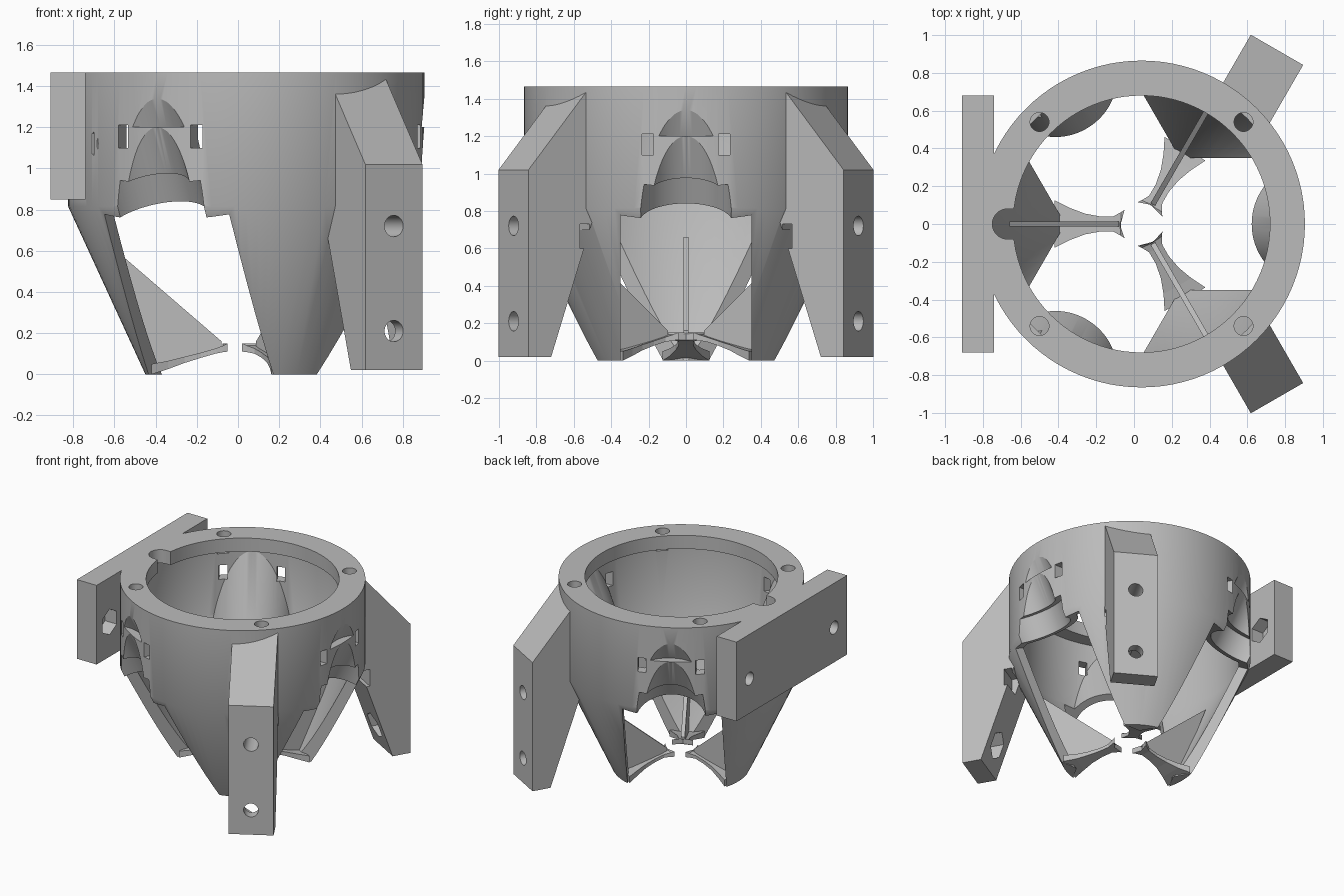
import bpy, bmesh, math
from mathutils import Matrix, Vector

if "Cube" in bpy.data.objects:
    bpy.data.objects.remove(bpy.data.objects["Cube"])

grey = bpy.data.materials.new("plain grey")
grey.use_nodes = True
GREY = (0.5, 0.5, 0.5, 1)
grey.diffuse_color = GREY
grey.node_tree.nodes["Principled BSDF"].inputs["Base Color"].default_value = GREY

CENTRE = Matrix.Translation((0.04, 0, 0))      # ring axis
LEAN = math.atan(0.46)                         # slope of the cone and channels


def spin(deg):
    return CENTRE @ Matrix.Rotation(math.radians(deg), 4, 'Z')


def finish(name, bm, matrix):
    bm.transform(matrix)
    bmesh.ops.recalc_face_normals(bm, faces=bm.faces)
    mesh = bpy.data.meshes.new(name)
    bm.to_mesh(mesh)
    bm.free()
    mesh.materials.append(grey)
    ob = bpy.data.objects.new(name, mesh)
    bpy.context.collection.objects.link(ob)
    return ob


def lathe(name, profile, matrix=CENTRE, steps=96):
    bm = bmesh.new()
    rings = [[bm.verts.new((r * math.cos(i * math.tau / steps), r * math.sin(i * math.tau / steps), z))
              for i in range(steps)] for r, z in profile]
    for a, b in zip(rings, rings[1:]):
        for i in range(steps):
            j = (i + 1) % steps
            bm.faces.new((a[i], a[j], b[j], b[i]))
    bm.faces.new(rings[0])
    bm.faces.new(rings[-1])
    return finish(name, bm, matrix)


def box(name, lo, hi, matrix):
    bm = bmesh.new()
    bmesh.ops.create_cube(bm, size=1)
    for v in bm.verts:
        v.co = [a + (b - a) * (c + 0.5) for a, b, c in zip(lo, hi, v.co)]
    return finish(name, bm, matrix)


def slab(name, outline, y0, y1, matrix):
    """Radial (r, z) outline extruded sideways."""
    bm = bmesh.new()
    face = bm.faces.new([bm.verts.new((r, y0, z)) for r, z in outline])
    ext = bmesh.ops.extrude_face_region(bm, geom=[face])["geom"]
    bmesh.ops.translate(bm, vec=(0, y1 - y0, 0), verts=[g for g in ext if isinstance(g, bmesh.types.BMVert)])
    return finish(name, bm, matrix)


def rod(name, radius, start, end, matrix, sides=32, floor=None):
    bm = bmesh.new()
    a, b = Vector(start), Vector(end)
    turn = (b - a).to_track_quat('Z', 'Y').to_matrix().to_4x4()
    bmesh.ops.create_cone(bm, cap_ends=True, segments=sides, radius1=radius, radius2=radius,
                          depth=(b - a).length, matrix=Matrix.Translation((a + b) / 2) @ turn)
    if floor:
        bmesh.ops.bisect_plane(bm, geom=bm.verts[:] + bm.edges[:] + bm.faces[:],
                               plane_co=(0, 0, floor), plane_no=(0, 0, 1), clear_inner=True)
        bmesh.ops.holes_fill(bm, edges=[e for e in bm.edges if e.is_boundary])
    return finish(name, bm, matrix)


def combine(target, tool, operation):
    mod = target.modifiers.new("combine", 'BOOLEAN')
    mod.operation, mod.object, mod.solver = operation, tool, 'EXACT'
    bpy.context.view_layer.objects.active = target
    bpy.ops.object.modifier_apply(modifier=mod.name)
    bpy.data.objects.remove(tool)


def cut(tool):
    combine(body, tool, 'DIFFERENCE')


def add(tool):
    combine(body, tool, 'UNION')


# Local frame of a leaning channel: x outward, z up along the slope
def leaning(deg):
    return spin(deg) @ Matrix.Translation((0.635, 0, 0.84)) @ Matrix.Rotation(LEAN, 4, 'Y')


UP = Vector((math.sin(LEAN), 0, math.cos(LEAN)))
OUT = Vector((math.cos(LEAN), 0, -math.sin(LEAN)))


def channel(name, radius, depth, s0, s1, deg, floor=None):
    base = Vector((0.635, 0, 0.84)) + OUT * (radius + depth)
    return rod(name, radius, base + UP * s0, base + UP * s1, spin(deg), 96, floor)


# Outer shell with mounting plate and two side posts
OUTER = [(0.49, 0), (0.865, 0.815), (0.865, 1.465)]
body = lathe("gripper_body", OUTER)
add(box("mounting_plate", (-0.95, -0.68, 0.85), (-0.78, 0.68, 1.465), CENTRE))
POST = [(1.017, 0.02), (1.157, 0.02), (1.157, 1.02), (0.78, 1.46), (0.70, 1.46), (0.70, 0.926)]
for side in (1, -1):
    add(slab("side_post", POST, 0, -0.32 * side, spin(60 * side)))

# Hollow interior under a thick top rim
cut(lathe("cavity", [(0.364, -0.1), (0.41, 0), (0.79, 0.826), (0.79, 1.36), (0.68, 1.36), (0.68, 1.6)]))

# Three leaning channels with inner bulges, windows and strap slots
for deg in (0, 120, 240):
    bulge = channel("channel_bulge", 0.307, -0.057, 0, 0.75, deg)
    combine(bulge, lathe("clip", [(0.485, 0.01), (0.855, 0.81), (0.855, 1.40)]), 'INTERSECT')
    add(bulge)
    cut(channel("lower_channel", 0.25, 0, -0.2, 0.176, deg))
    cut(channel("middle_channel", 0.2, 0.058, 0.1, 0.7, deg))
    cut(channel("upper_pocket", 0.25, 0, 0.1, 0.8, deg, floor=1.2))
    cut(box("window", (-0.03, -0.35, -1.2), (0.6, 0.35, 0), leaning(deg)))
    for side in (1, -1):
        cut(box("strap_slot", (0.7, 0.205 * side - 0.03, 1.1), (1.0, 0.205 * side + 0.03, 1.21), spin(deg)))

# Screw holes in the rim and cable notch beside the plate
for x in (0.54, -0.54):
    for y in (0.54, -0.54):
        cut(rod("rim_hole", 0.05, (x, y, 1.3), (x, y, 1.6), CENTRE))
cut(rod("cable_notch", 0.08, (-0.71, 0, 1.3), (-0.71, 0, 1.6), CENTRE))
cut(box("notch_mouth", (-0.71, -0.08, 1.3), (-0.6, 0.08, 1.6), CENTRE))

# Bolt holes with hexagonal nut pockets in posts and plate
for side in (1, -1):
    t, frame = -0.16 * side, spin(60 * side)
    for z in (0.72, 0.21):
        cut(rod("post_hole", 0.052, (0.84, t, z), (1.3, t, z), frame))
    cut(rod("nut_pocket", 0.1, (0.85, t, 0.21), (1.08, t, 0.21), frame, 6))
    cut(box("nut_slot", (0.78, min(t, 2.5 * t), 0.6), (0.84, max(t, 2.5 * t), 0.73), frame))
    y = 0.52 * side
    cut(rod("plate_hole", 0.05, (-1.1, y, 1.12), (-0.72, y, 1.12), CENTRE))
    cut(rod("plate_nut_pocket", 0.1, (-0.88, y, 1.12), (-0.74, y, 1.12), CENTRE, 6))

bpy.ops.object.select_all(action='DESELECT')
body.select_set(True)
bpy.context.view_layer.objects.active = body
bpy.ops.object.shade_smooth_by_angle(angle=math.radians(25))

# Claw at each finger foot: radius, half width, underside, top
CLAW = [(0.46, 0.125, 0, 0.05), (0.38, 0.085, 0.025, 0.065), (0.30, 0.055, 0.055, 0.085),
        (0.22, 0.04, 0.08, 0.105), (0.15, 0.04, 0.1, 0.125), (0.11, 0.062, 0.108, 0.14), (0.09, 0.075, 0.11, 0.15)]


def claw(name, matrix):
    bm = bmesh.new()
    rings = []
    for i, (r, w, low, high) in enumerate(CLAW):
        tip = 0.025 if i == len(CLAW) - 1 else 0
        rings.append([bm.verts.new(p) for p in ((r, -w, low), (r + tip, 0, low), (r, w, low),
                                                (r, w, high), (r + tip, 0, high), (r, -w, high))])
    for a, b in zip(rings, rings[1:]):
        for i in range(6):
            j = (i + 1) % 6
            bm.faces.new((a[i], a[j], b[j], b[i]))
    for ring in (rings[0], rings[-1]):
        bm.faces.new((ring[0], ring[1], ring[4], ring[5]))
        bm.faces.new((ring[1], ring[2], ring[3], ring[4]))
    return finish(name, bm, matrix)


# Claws and their thin stiffening webs
for place, deg in (("left_back", 60), ("right", 180), ("left_front", 300)):
    claw(place + "_claw", spin(deg))
    slab(place + "_web", [(0.45, 0.03), (0.70, 0.66), (0.12, 0.16), (0.12, 0.12)], -0.014, 0.014, spin(deg))
